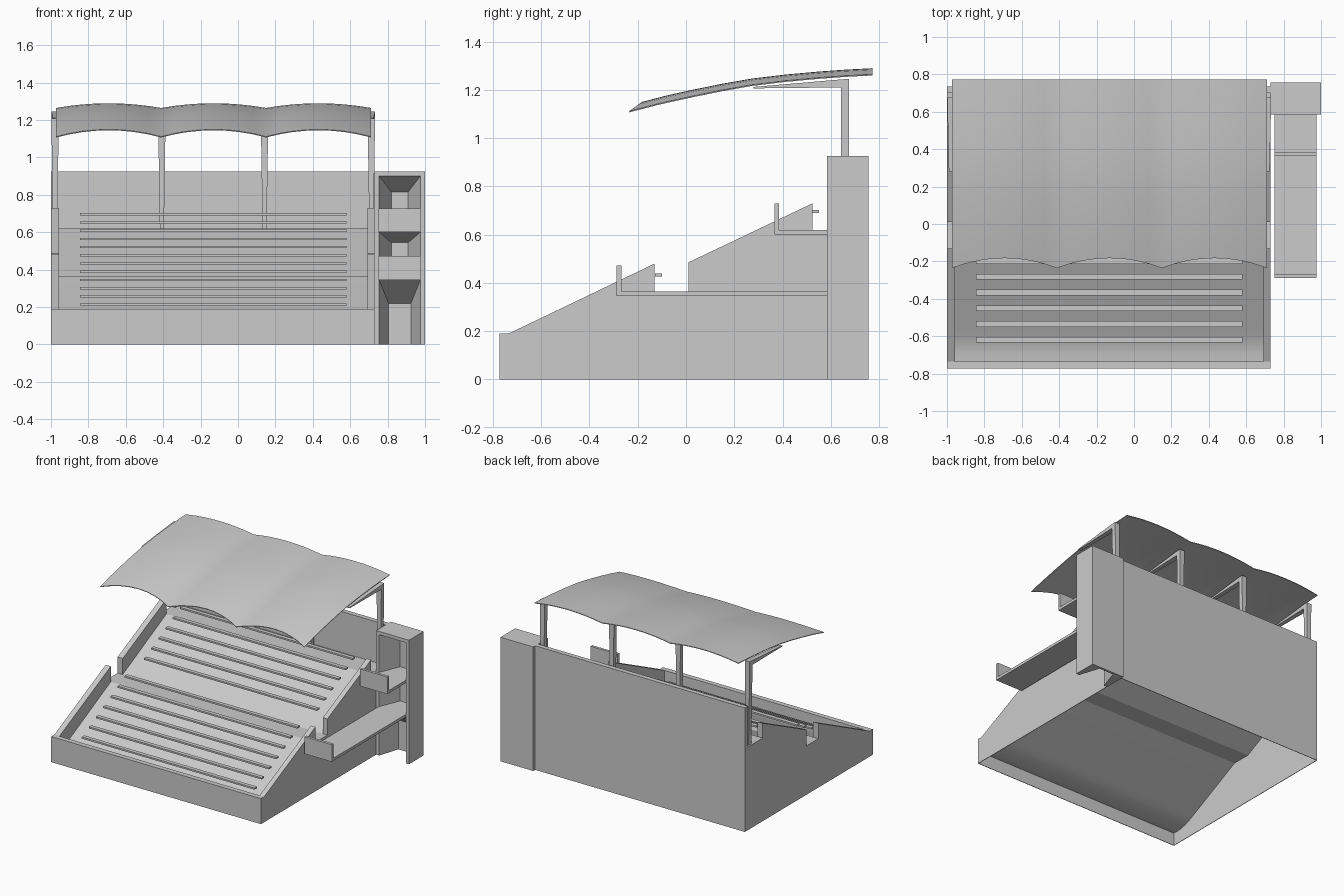
import bpy, bmesh, math

if "Cube" in bpy.data.objects:
    bpy.data.objects.remove(bpy.data.objects["Cube"])


def make(name, bm):
    bmesh.ops.recalc_face_normals(bm, faces=bm.faces)
    me = bpy.data.meshes.new(name)
    bm.to_mesh(me)
    bm.free()
    ob = bpy.data.objects.new(name, me)
    bpy.context.collection.objects.link(ob)
    return ob


def loft(name, loops):
    """Solid through matching vertex loops, capped at both ends."""
    bm = bmesh.new()
    rings = [[bm.verts.new(p) for p in lp] for lp in loops]
    n = len(rings[0])
    for a, b in zip(rings, rings[1:]):
        for i in range(n):
            j = (i + 1) % n
            bm.faces.new((a[i], a[j], b[j], b[i]))
    bm.faces.new(rings[0])
    bm.faces.new(rings[-1])
    return make(name, bm)


def prism(name, pts, x0, x1):
    """Extrude a side (y, z) profile along x."""
    return loft(name, [[(x, y, z) for y, z in pts] for x in (x0, x1)])


def box(name, x0, x1, y0, y1, z0, z1):
    return prism(name, [(y0, z0), (y1, z0), (y1, z1), (y0, z1)], x0, x1)


def smooth(ob):
    bpy.ops.object.select_all(action='DESELECT')
    ob.select_set(True)
    bpy.context.view_layer.objects.active = ob
    bpy.ops.object.shade_smooth_by_angle(angle=math.radians(20))


XL, XR = -1.0, 0.73
YF, YB = -0.772, 0.735
SKIN = .004

# Seating deck: dished front, slope, flat aisle, slope, flat landing
lower = [(-.735, .10), (-.69, .104), (-.65, .113), (-.61, .128), (-.57, .147), (-.13, .365)]
deck = lower + [(.01, .365), (.525, .62), (YB - .01, .62)]
smooth(prism("seating_deck", deck + [(y, z - .006) for y, z in reversed(deck)],
             XL + .002, XR - .002))

# Side walls: thin outer skin with entrance notches, thick parapets above the deck
wall = [(YF, 0), (YB, 0), (YB, .62), (.525, .62), (.525, .73), (.01, .485),
        (.01, .365), (-.13, .365), (-.13, .48), (-.735, .19), (YF, .19)]
for side, xa, xb, s in (("left", XL, XL + .042, 1), ("right", XR, XR - .037, -1)):
    prism(side + "_side_wall", wall, xa, xa + s * SKIN)
    prism(side + "_lower_parapet", lower + [(-.13, .48), (-.735, .19)], xa, xb)
    prism(side + "_upper_parapet", [(.01, .365), (.525, .62), (.525, .73), (.01, .485)], xa, xb)

# Front and back walls, thick only above the deck
prism("front_wall", [(YF, 0), (YF + SKIN, 0), (YF + SKIN, .095), (-.735, .095),
                     (-.735, .19), (YF, .19)], XL, XR)
prism("back_wall", [(YB, 0), (YB, .925), (YB - .035, .925), (YB - .035, .614),
                    (YB - SKIN, .614), (YB - SKIN, 0)], XL, XR)

# Bench slats, seven below the aisle and six above
for tier, n, y0, z0 in (("lower", 7, -.619, .170), ("upper", 6, .115, .477)):
    for i in range(n):
        y, z = y0 + .0842 * i, z0 + .0437 * i
        box(f"{tier}_bench_{i}", -.845, .58, y - .015, y + .015, z - .006, z + .006)

# Stair tower with tapered landings cut in
tower = box("stair_tower", .73, 1.0, .585, .757, 0, .925)
DEPTH = .155
for z0, z1, drop, side in [(.62, .9, .085, .065), (.365, .6, .055, .065), (-.02, .345, .125, .05)]:
    rings = []
    for t in (-.05, 1):
        y = .585 + DEPTH * t
        xa, xb, zt = .755 + side * t, .975 - side * t, z1 - drop * t
        rings.append([(xa, y, z0), (xb, y, z0), (xb, y, zt), (xa, y, zt)])
    cutter = loft("landing_cutter", rings)
    cutter.hide_render = True
    mod = tower.modifiers.new("landing", 'BOOLEAN')
    mod.operation, mod.solver, mod.object = 'DIFFERENCE', 'EXACT', cutter
    bpy.context.view_layer.objects.active = tower
    bpy.ops.object.modifier_apply(modifier=mod.name)
    bpy.data.objects.remove(cutter)

# Walkways from the tower, each with an end parapet
for name, y0, z in (("lower_walkway", -.288, .345), ("upper_walkway", .366, .6)):
    prism(name, [(y0, z), (.587, z), (.587, z + .02), (y0 + .02, z + .02),
                 (y0 + .02, z + .128), (y0, z + .128)], .752, .975)

# Canopy columns with tapering roof arms
BAY = .561
X0 = -.972
for i, x in enumerate((-.978, -.407, .142, .713)):
    loft(f"column_{i}", [[(x - w, .642, z), (x + w, .642, z), (x + w, .675, z), (x - w, .675, z)]
                         for z, w in ((.62, .011), (1.21, .02))])
    loft(f"roof_arm_{i}", [[(x - w, y, a), (x + w, y, a), (x + w, y, b), (x - w, y, b)]
                           for y, a, b, w in ((.28, 1.206, 1.212, .012),
                                              (.642, 1.21, 1.243, .02),
                                              (.675, 1.21, 1.245, .02))])

# Canopy: three shallow arched bays on a curved profile, scalloped front edge
prof = [(-.235, 1.109), (-.12, 1.139), (0, 1.166), (.14, 1.195), (.27, 1.218),
        (.41, 1.235), (.55, 1.248), (.66, 1.256), (.772, 1.262)]
SEG = 8
bm = bmesh.new()
grid = []
for k in range(3 * SEG + 1):
    u = (k % SEG) / SEG
    arch = 4 * u * (1 - u)
    row = []
    for j, (y, z) in enumerate(prof):
        shift = .053 * arch * (1 - j / 8) ** 3
        row.append(bm.verts.new((X0 + BAY * k / SEG, y + shift,
                                 z + arch * .025 + shift * .25)))
    grid.append(row)
for a, b in zip(grid, grid[1:]):
    for j in range(len(prof) - 1):
        bm.faces.new((a[j], b[j], b[j + 1], a[j + 1]))
canopy = make("canopy", bm)
sol = canopy.modifiers.new("thickness", 'SOLIDIFY')
sol.thickness, sol.offset = .005, 0
bpy.context.view_layer.objects.active = canopy
bpy.ops.object.modifier_apply(modifier=sol.name)
smooth(canopy)
